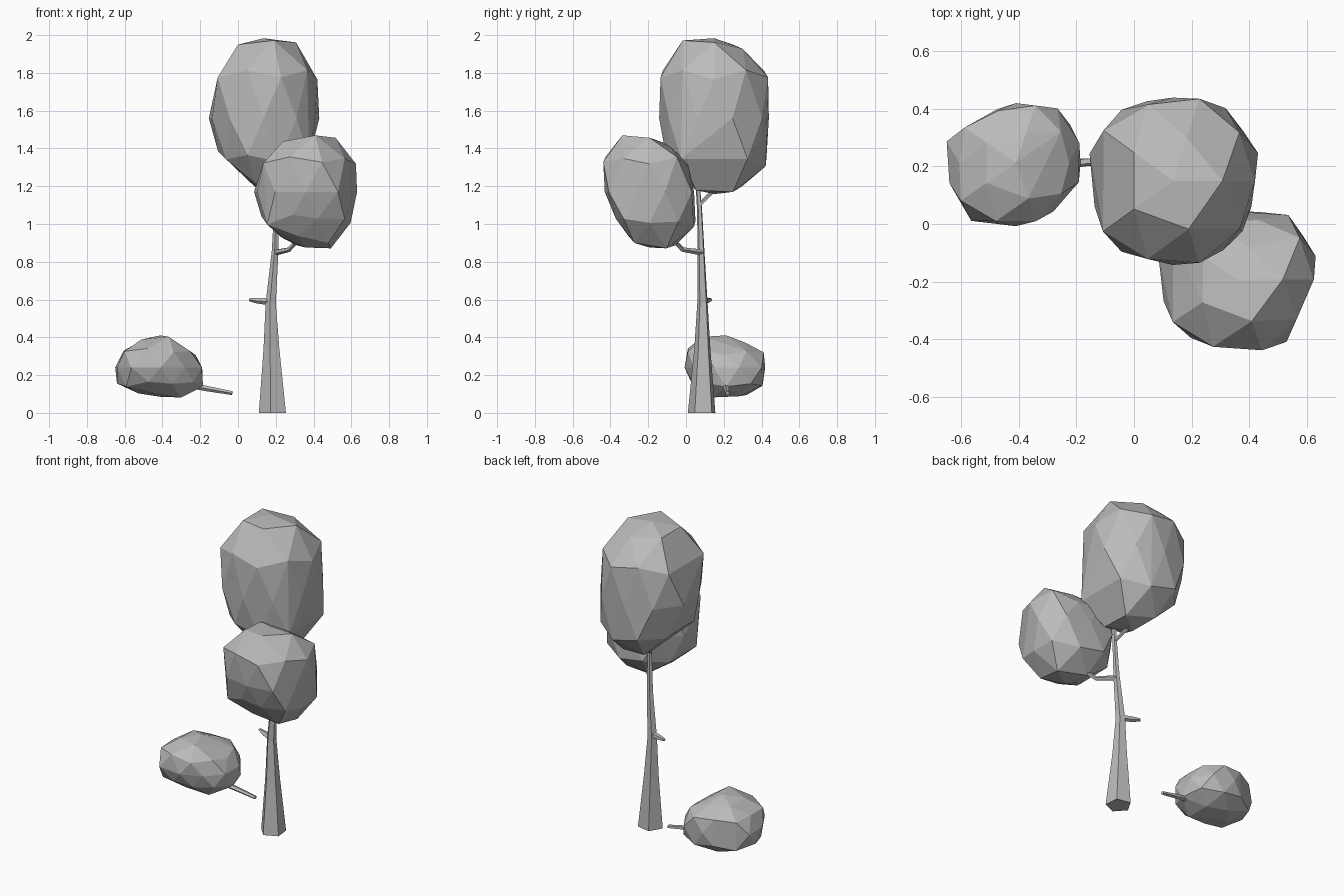
import bpy, bmesh, math
from mathutils import Vector

old = bpy.data.objects.get("Cube")
if old:
    bpy.data.objects.remove(old, do_unlink=True)

# One plain grey for the whole model
grey = bpy.data.materials.new("plain grey")
grey.use_nodes = True
grey.diffuse_color = (0.5, 0.5, 0.5, 1)
grey.node_tree.nodes["Principled BSDF"].inputs["Base Color"].default_value = (0.5, 0.5, 0.5, 1)


def add_object(name, bm):
    """Turn a bmesh into a flat shaded object."""
    bmesh.ops.recalc_face_normals(bm, faces=bm.faces)
    mesh = bpy.data.meshes.new(name)
    bm.to_mesh(mesh)
    bm.free()
    mesh.materials.append(grey)
    obj = bpy.data.objects.new(name, mesh)
    bpy.context.collection.objects.link(obj)
    return obj


def reach(profile, centre, direction):
    """Distance factor from the centre to the edge of a convex outline."""
    best = math.inf
    for a, b in zip(profile, profile[1:] + profile[:1]):
        a, b = Vector(a), Vector(b)
        normal = Vector((b.y - a.y, a.x - b.x))
        gap = normal.dot(a - centre)
        if gap < 0:
            normal, gap = -normal, -gap
        along = normal.dot(direction)
        if along > 1e-6:
            best = min(best, gap / along)
    return best


def crown(name, front, side, top):
    """Faceted leaf mass: a coarse ball fitted inside three outlines."""
    xs, ys = zip(*top)
    zs = [p[1] for p in front]
    spans = [(min(v), max(v)) for v in (xs, ys, zs)]
    centre = Vector([(lo + hi) / 2 for lo, hi in spans])
    radii = [(hi - lo) / 2 for lo, hi in spans]

    ball = bmesh.new()
    bmesh.ops.create_icosphere(ball, subdivisions=2, radius=1)
    bm = bmesh.new()
    for v in ball.verts:
        d = Vector([c * r for c, r in zip(v.co, radii)])
        t = min(1.1,
                reach(front, centre.xz, d.xz),
                reach(side, centre.yz, d.yz),
                reach(top, centre.xy, d.xy))
        bm.verts.new(centre + d * t)
    ball.free()
    bmesh.ops.convex_hull(bm, input=bm.verts)
    loose = [v for v in bm.verts if not v.link_faces]
    bmesh.ops.delete(bm, geom=loose, context='VERTS')
    bmesh.ops.dissolve_limit(bm, angle_limit=math.radians(5),
                             verts=bm.verts, edges=bm.edges)
    return add_object(name, bm)


def limb(name, path, sides=5, phase=-30, upright=False):
    """Tapered wood: rings of (x, y, z, radius) joined into a closed tube."""
    bm = bmesh.new()
    points = [Vector(p[:3]) for p in path]
    rings = []
    for i, p in enumerate(path):
        ahead = points[min(i + 1, len(path) - 1)] - points[max(i - 1, 0)]
        if upright:
            u, w = Vector((1, 0, 0)), Vector((0, 1, 0))
        else:
            u = ahead.cross(Vector((0, 0, 1))).normalized()
            w = u.cross(ahead).normalized()
        ring = []
        for k in range(sides):
            a = math.radians(phase) + math.tau * k / sides
            ring.append(bm.verts.new(points[i] + p[3] * (u * math.cos(a) + w * math.sin(a))))
        rings.append(ring)
    for r, s in zip(rings, rings[1:]):
        for k in range(sides):
            n = (k + 1) % sides
            bm.faces.new((r[k], r[n], s[n], s[k]))
    bm.faces.new(rings[0])
    bm.faces.new(rings[-1])
    return add_object(name, bm)


# Leaf masses
crown("upper_crown",
      front=[(.04, 1.99), (.23, 2), (.37, 1.93), (.44, 1.7), (.44, 1.6), (.38, 1.35),
             (.24, 1.12), (.18, 1.12), (.04, 1.24), (-.11, 1.39), (-.17, 1.62),
             (-.07, 1.87), (0, 1.95)],
      side=[(-.11, 1.95), (.1, 2), (.25, 1.95), (.36, 1.9), (.45, 1.75), (.42, 1.25),
            (.36, 1.19), (.22, 1.12), (.05, 1.18), (-.1, 1.33), (-.155, 1.63)],
      top=[(-.17, .2), (-.14, .285), (-.01, .435), (.1, .455), (.25, .445), (.4, .35),
           (.44, .28), (.44, .18), (.38, -.04), (.22, -.155), (.02, -.14), (-.11, -.05)])

crown("middle_crown",
      front=[(.3, 1.49), (.53, 1.46), (.6, 1.41), (.645, 1.24), (.58, .93), (.46, .85),
             (.26, .9), (.13, 1.02), (.07, 1.22), (.17, 1.38)],
      side=[(-.32, 1.49), (-.13, 1.44), (0, 1.35), (.03, 1.25), (.07, 1), (.03, .89),
            (-.06, .85), (-.26, .885), (-.36, 1), (-.43, 1.17), (-.455, 1.39)],
      top=[(.07, -.17), (.13, -.35), (.25, -.43), (.36, -.455), (.52, -.43),
           (.645, -.15), (.595, 0), (.5, .05), (.41, .07), (.2, .04), (.08, -.08)])

crown("low_crown",
      front=[(-.65, .3), (-.47, .415), (-.38, .415), (-.2, .29), (-.17, .21),
             (-.17, .13), (-.26, .065), (-.52, .1), (-.65, .16)],
      side=[(-.02, .28), (0, .34), (.06, .4), (.2, .415), (.32, .37), (.43, .31),
            (.4, .11), (.16, .065), (.02, .17), (-.02, .22)],
      top=[(-.65, .3), (-.4, .44), (-.28, .42), (-.195, .31), (-.17, .17), (-.3, .02),
           (-.42, -.01), (-.52, -.015), (-.615, .04), (-.65, .18)])

# Trunk with a flared foot and a slight bend
limb("trunk", [(.187, .085, 0, .077), (.18, .088, .34, .045), (.175, .088, .58, .029),
               (.198, .08, .86, .019), (.205, .072, 1.08, .014), (.2, .055, 1.3, .01)],
     upright=True)

# Branches reaching into the leaf masses, and the broken stub
limb("upper_branch", [(.205, .07, 1.1, .012), (.16, .15, 1.18, .01), (.15, .18, 1.25, .008)])
limb("middle_branch", [(.2, .08, .85, .017), (.27, -.02, .865, .013), (.34, -.09, .94, .01)])
limb("stub", [(.17, .09, .59, .02), (.1, .115, .595, .016), (.062, .13, .6, .009)])
limb("low_twig", [(-.03, .22, .105, .011), (-.17, .215, .13, .015), (-.27, .2, .15, .016)])
